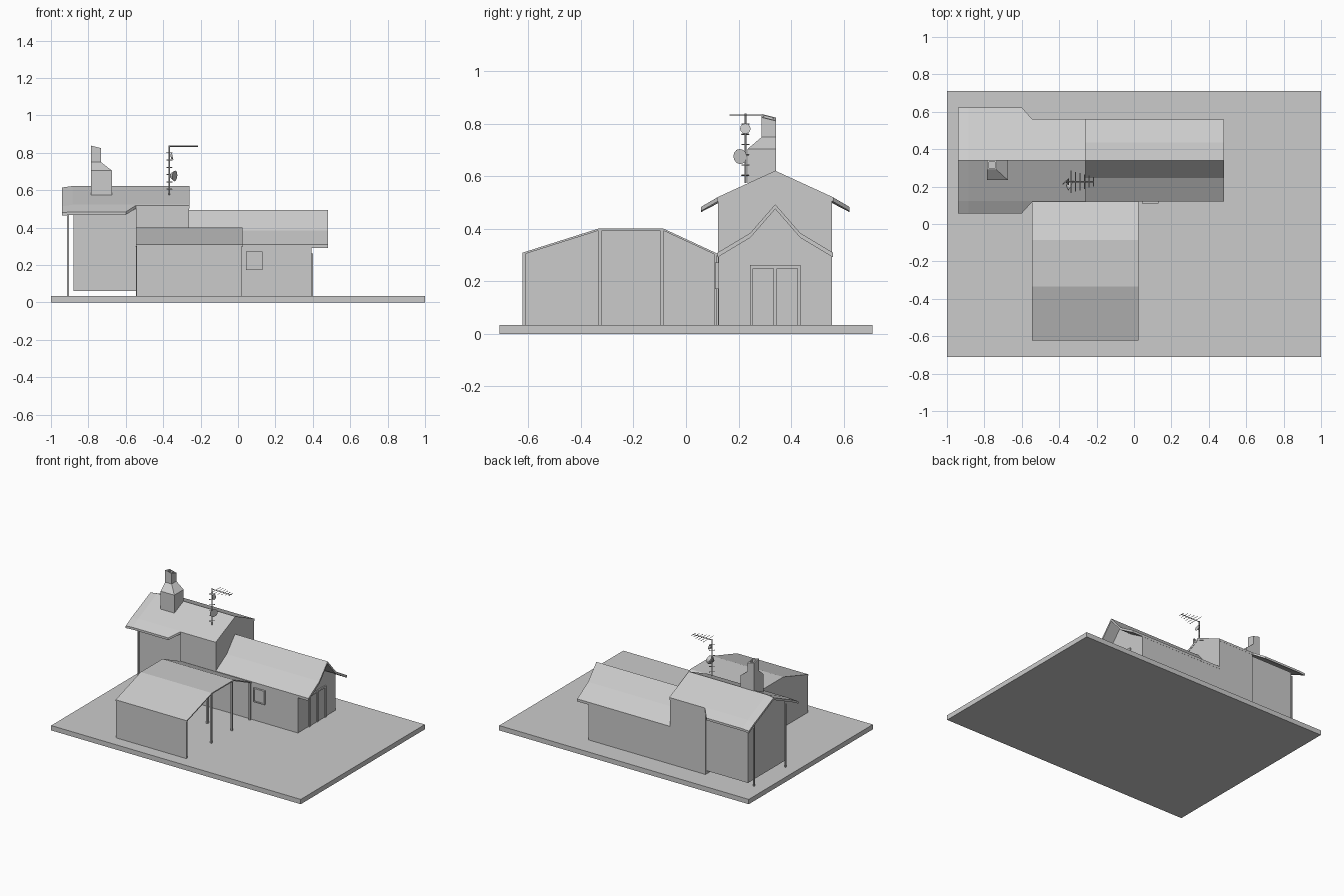
import bpy, bmesh, math
from mathutils import Vector

if "Cube" in bpy.data.objects:
    bpy.data.objects.remove(bpy.data.objects["Cube"])


def mesh_object(name, verts, faces):
    me = bpy.data.meshes.new(name)
    me.from_pydata(verts, [], faces)
    bm = bmesh.new()
    bm.from_mesh(me)
    bmesh.ops.recalc_face_normals(bm, faces=bm.faces)
    bm.to_mesh(me)
    bm.free()
    ob = bpy.data.objects.new(name, me)
    bpy.context.collection.objects.link(ob)
    return ob


def loft(name, sections):
    """Closed solid through rings of equal point count."""
    n = len(sections[0])
    verts = [p for s in sections for p in s]
    faces = [(k * n + i, k * n + (i + 1) % n, (k + 1) * n + (i + 1) % n, (k + 1) * n + i)
             for k in range(len(sections) - 1) for i in range(n)]
    last = (len(sections) - 1) * n
    faces += [tuple(range(n)), tuple(range(last, last + n))]
    return mesh_object(name, verts, faces)


def prism(name, profile, x0, x1):
    """Extrude a (y, z) profile along x."""
    return loft(name, [[(x, y, z) for y, z in profile] for x in (x0, x1)])


def box(name, x0, x1, y0, y1, z0, z1):
    return prism(name, [(y0, z0), (y1, z0), (y1, z1), (y0, z1)], x0, x1)


def slab(line, t):
    """Give a (y, z) polyline a vertical thickness."""
    return line + [(y, z - t) for y, z in reversed(line)]


def rod(name, a, b, r, sides=6, r2=None):
    a, b = Vector(a), Vector(b)
    bpy.ops.mesh.primitive_cone_add(vertices=sides, radius1=r, radius2=r if r2 is None else r2,
                                    depth=(b - a).length, location=(a + b) / 2,
                                    rotation=(b - a).to_track_quat('Z', 'Y').to_euler())
    bpy.context.object.name = name


MID = 0.34   # y of the house ridge
G = 0.035    # ground level

box("ground_slab", -1, 1, -0.71, 0.71, 0, G)

# Tall block with its gable, and the slightly narrower wing on the left
prism("tall_block", [(0.122, G), (0.556, G), (0.556, 0.51), (MID, 0.61), (0.122, 0.51)], -0.545, -0.262)
prism("left_wing", [(0.132, 0.06), (0.548, 0.06), (0.548, 0.5), (MID, 0.6), (0.132, 0.5)], -0.88, -0.54)
for y in (0.16, 0.52):
    box("porch_post", -0.914, -0.904, y - 0.005, y + 0.005, G, 0.495)

# Tall roof: flared eaves over the wing, tucked in over the tall block
sections = []
for x, out, eave_z, drop in ((-0.94, 0.283, 0.48, 0.008), (-0.885, 0.283, 0.484, 0),
                             (-0.60, 0.283, 0.484, 0), (-0.545, 0.222, 0.519, 0),
                             (-0.26, 0.222, 0.519, 0)):
    half = [(out, eave_z), (0.218, 0.522 - drop), (0, 0.622 - drop)]
    line = [(MID - d, z) for d, z in half] + [(MID + d, z) for d, z in reversed(half[:2])]
    sections.append([(x, y, z) for y, z in slab(line, 0.016)])
loft("tall_roof", sections)

# Low wing with a kinked roof
low = [(0.12, 0.31), (0.245, 0.385), (MID, 0.494), (0.435, 0.385), (0.56, 0.31)]
prism("low_roof", slab(low, 0.018), -0.262, 0.48)
prism("low_wing", [(0.124, G), (0.124, 0.3)] + [(y, z - 0.012) for y, z in low[1:4]]
      + [(0.556, 0.3), (0.556, G)], -0.265, 0.393)

# Door in the right gable
box("door_panel", 0.39, 0.396, 0.25, 0.43, G, 0.255)
for y in (0.25, 0.34, 0.43):
    box("door_frame", 0.39, 0.402, y - 0.006, y + 0.006, G, 0.26)
box("door_lintel", 0.39, 0.402, 0.244, 0.436, 0.25, 0.262)

# Front window
box("window_pane", 0.05, 0.126, 0.115, 0.13, 0.178, 0.266)
for x in (0.048, 0.128):
    box("window_frame_side", x - 0.004, x + 0.004, 0.11, 0.13, 0.172, 0.272)
for z in (0.176, 0.268):
    box("window_frame_rail", 0.044, 0.132, 0.11, 0.13, z - 0.004, z + 0.004)

# Carport: bent roof, front and left walls, posts on the open side
port = [(-0.622, 0.31), (-0.335, 0.401), (-0.085, 0.401), (0.122, 0.305)]
prism("carport_roof", slab(port, 0.008), -0.545, 0.025)
prism("carport_left_wall", [(-0.62, G)] + [(y, z - 0.005) for y, z in port] + [(0.122, G)], -0.543, -0.533)
box("carport_front_wall", -0.54, 0.022, -0.622, -0.612, G, 0.307)
for x, y, z in ((0.016, -0.328, 0.396), (0.016, -0.092, 0.396), (-0.18, -0.092, 0.396), (0.016, 0.113, 0.305)):
    box("carport_post", x - 0.006, x + 0.006, y - 0.006, y + 0.006, G, z)


# Chimney: wide base, one-sided shoulder, hollow stack with a sloping top
def ring(x0, x1, y0, y1, z, slope=0.0):
    return [(x, y, z - slope * ((x - x0) + (y - y0))) for x, y in ((x0, y0), (x1, y0), (x1, y1), (x0, y1))]


loft("chimney", [ring(-0.785, -0.675, 0.235, 0.342, 0.575), ring(-0.785, -0.675, 0.235, 0.342, 0.705),
                 ring(-0.785, -0.733, 0.288, 0.342, 0.75), ring(-0.785, -0.733, 0.288, 0.342, 0.838, 0.25),
                 ring(-0.775, -0.743, 0.298, 0.332, 0.833, 0.25), ring(-0.775, -0.743, 0.298, 0.332, 0.77)])

# Aerial mast with rungs, boom and cross bars
mx, my = -0.367, 0.226
rod("mast", (mx, my, 0.575), (mx, my, 0.84), 0.004)
for i in range(6):
    z = 0.605 + i * 0.039
    rod("mast_rung", (mx - 0.015, my - 0.014, z), (mx + 0.015, my + 0.014, z), 0.0025, 4)
rod("boom", (mx, my, 0.835), (-0.213, my, 0.835), 0.003, 4)
for i in range(6):
    x, h = mx + 0.03 + i * 0.024, 0.06 - i * 0.007
    rod("boom_cross_bar", (x, my - h, 0.835), (x, my + h, 0.835), 0.002, 4)

# Two small dishes on the mast
rod("large_dish", (-0.357, 0.216, 0.678), (-0.338, 0.206, 0.676), 0.014, 12, 0.029)
rod("small_dish", (-0.36, my, 0.78), (-0.35, my, 0.782), 0.01, 12, 0.02)
rod("dish_arm", (mx, my, 0.678), (-0.35, 0.213, 0.678), 0.003, 4)
